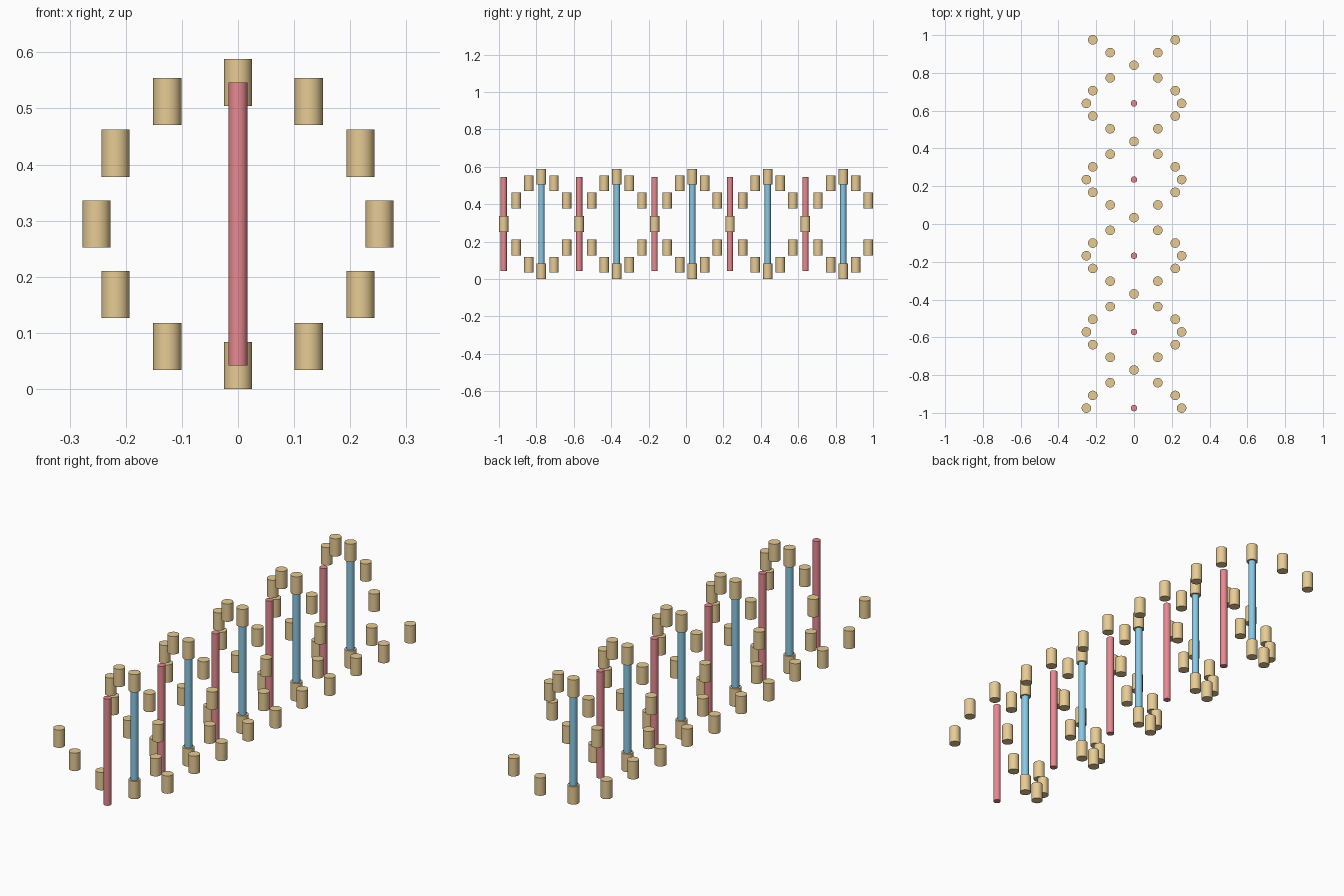
import bpy
from math import cos, sin, radians

if "Cube" in bpy.data.objects:
    bpy.data.objects.remove(bpy.data.objects["Cube"])

U = 2 / 11.9                  # design unit: 29 steps of 0.4 plus one bead diameter
R, STEP, COUNT = 1.5 * U, 0.4 * U, 30
BEAD_R, BEAD_H, RUNG_R = 0.15 * U, 0.5 * U, 0.1 * U
ZC = R + BEAD_H / 2


def material(name, color):
    m = bpy.data.materials.new(name)
    m.diffuse_color = (*color, 1)
    m.use_nodes = True
    m.node_tree.nodes["Principled BSDF"].inputs["Base Color"].default_value = m.diffuse_color
    return m


def cylinder(name, radius, height, location, mat):
    bpy.ops.mesh.primitive_cylinder_add(vertices=32, radius=radius, depth=height, location=location)
    o = bpy.context.object
    o.name = name
    o.data.materials.append(mat)
    bpy.ops.object.shade_smooth_by_angle()
    return o


tan = material("tan", (0.80, 0.60, 0.30))
red = material("red", (0.80, 0.25, 0.28))
blue = material("blue", (0.25, 0.58, 0.78))

for i in range(COUNT):
    y = (i - (COUNT - 1) / 2) * STEP
    a = radians(30 * i)
    # paired beads on the two opposite helix strands
    for name, s in (("strand_a_bead", 1), ("strand_b_bead", -1)):
        cylinder(name, BEAD_R, BEAD_H, (s * R * cos(a), y, ZC + s * R * sin(a)), tan)
    # upright rungs on the axis, alternating red and blue
    if i % 3 == 0:
        name, mat = ("red_rung", red) if i % 6 == 0 else ("blue_rung", blue)
        cylinder(name, RUNG_R, 2 * R, (0, y, ZC), mat)
